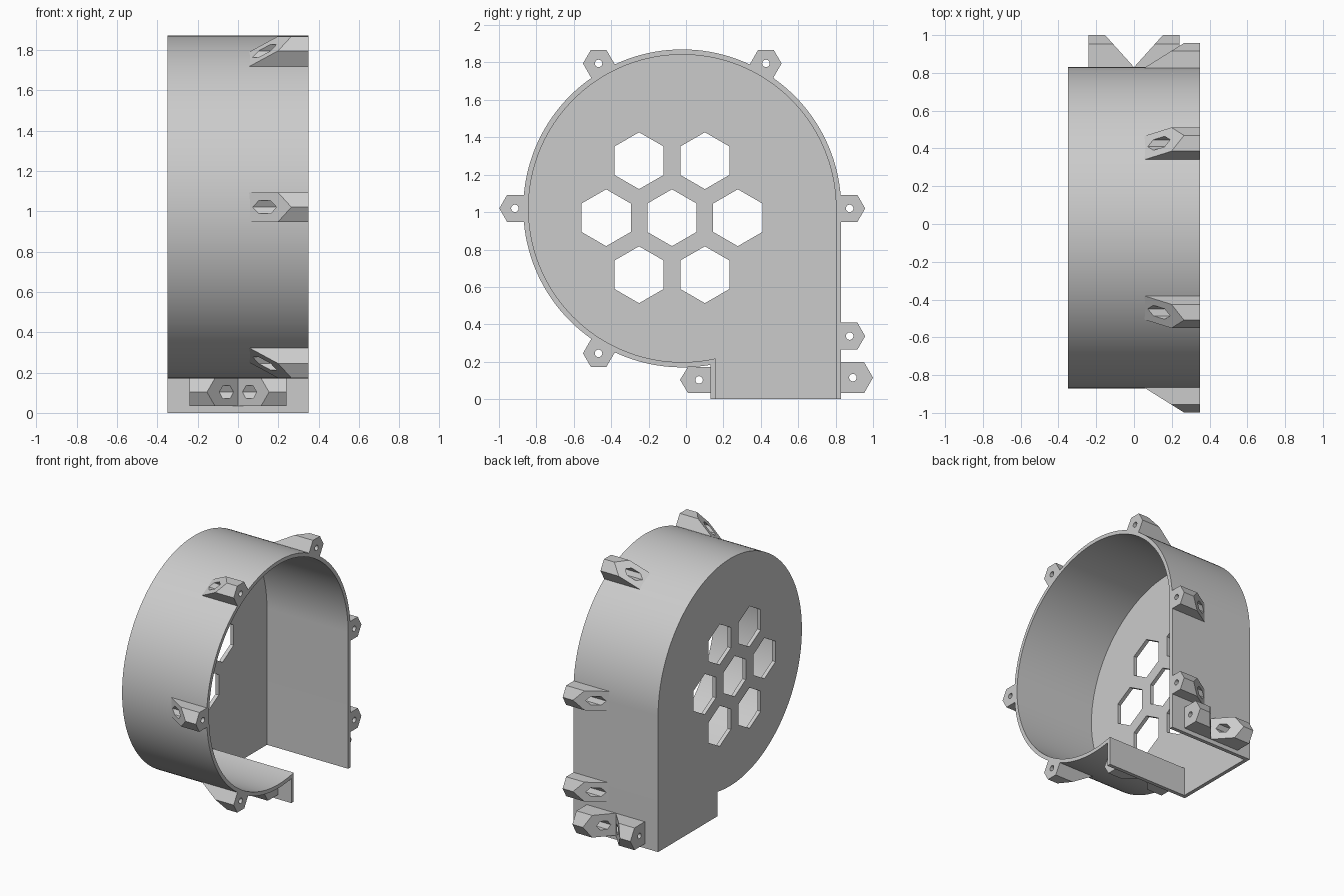
import bpy, bmesh
from math import cos, sin, acos, pi, radians

if "Cube" in bpy.data.objects:
    bpy.data.objects.remove(bpy.data.objects["Cube"])

grey = bpy.data.materials.new("light_grey_plastic")
grey.use_nodes = True
GREY = (0.6, 0.6, 0.6, 1)
grey.diffuse_color = GREY
grey.node_tree.nodes["Principled BSDF"].inputs["Base Color"].default_value = GREY

CY, CZ = -0.02, 1.02      # centre of the round chamber
HALF = 0.35               # half of the housing depth
WALL = 0.028


def prism(name, pts, x0, x1):
    """Extrude a (y, z) outline along x; x0 is one value or a list per point."""
    starts = x0 if isinstance(x0, list) else [x0] * len(pts)
    bm = bmesh.new()
    a = [bm.verts.new((x, y, z)) for x, (y, z) in zip(starts, pts)]
    b = [bm.verts.new((x1, y, z)) for y, z in pts]
    bm.faces.new(a)
    bm.faces.new(b[::-1])
    for i in range(len(pts)):
        j = (i + 1) % len(pts)
        bm.faces.new((a[i], b[i], b[j], a[j]))
    bmesh.ops.recalc_face_normals(bm, faces=bm.faces)
    mesh = bpy.data.meshes.new(name)
    bm.to_mesh(mesh)
    bm.free()
    mesh.materials.append(grey)
    obj = bpy.data.objects.new(name, mesh)
    bpy.context.collection.objects.link(obj)
    return obj


def ngon(y, z, r, sides, turn=0.0):
    return [(y + r * cos(turn + 2 * pi * i / sides),
             z + r * sin(turn + 2 * pi * i / sides)) for i in range(sides)]


def cut(obj, cutters):
    """Subtract the cutters, bake the result and drop the cutters."""
    for c in cutters:
        c.hide_render = True
        mod = obj.modifiers.new("cut", "BOOLEAN")
        mod.operation = "DIFFERENCE"
        mod.solver = "EXACT"
        mod.object = c
    bpy.context.view_layer.update()
    graph = bpy.context.evaluated_depsgraph_get()
    baked = bpy.data.meshes.new_from_object(obj.evaluated_get(graph))
    obj.modifiers.clear()
    obj.data = baked
    for c in cutters:
        bpy.data.objects.remove(c)


def volute(r, outlet_y, bottom, steps=112):
    """Round chamber running into a straight outlet at the bottom."""
    end = 2 * pi - acos((outlet_y - CY) / r)
    arc = [(CY + r * cos(end * i / steps), CZ + r * sin(end * i / steps))
           for i in range(steps + 1)]
    return arc + [(outlet_y, bottom), (CY + r, bottom)]


# Housing: hollow shell, open at +x and at the outlet, with a grille of hexes
housing = prism("fan_housing", volute(0.85, 0.13, 0), -HALF, HALF)
cutters = [prism("chamber_cutter", volute(0.85 - WALL, 0.13 + WALL, -0.2),
                 -HALF + WALL, HALF + 0.2)]
PITCH = 0.352
GY, GZ = -0.075, 0.97
centres = [(GY, GZ)] + ngon(GY, GZ, PITCH, 6)
for y, z in centres:
    cutters.append(prism("grille_cutter", ngon(y, z, 0.152, 6, pi / 2),
                         -HALF - 0.1, -HALF + 0.1))
cut(housing, cutters)


def lug(name, origin, angle, h, corner, tip, hole, x_root, slope, x_end):
    """Pointed screw lug standing off a wall, sloped at one end.
    Distances are measured outward from the wall point `origin`."""
    a = radians(angle)

    def place(d, t):
        return (origin[0] + d * cos(a) - t * sin(a),
                origin[1] + d * sin(a) + t * cos(a))

    outline = [(-0.016, -h), (corner, -h), (tip, 0), (corner, h), (-0.016, h)]
    side = 1 if x_end > 0 else -1
    body = prism(name, [place(*p) for p in outline],
                 [x_root + side * slope * d for d, t in outline], x_end)
    cy, cz = place(hole, 0)
    floor = x_end - side * 0.07
    pocket = prism("pocket_cutter", ngon(cy, cz, 0.037, 6, a),
                   x_root - side * 0.2, floor)
    bore = prism("bore_cutter", ngon(cy, cz, 0.02, 20),
                 floor - side * 0.02, x_end + side * 0.1)
    cut(body, [pocket, bore])
    return body


# Cover lugs around the open rim, and one more on the straight wall
for i, angle in enumerate((0, 60, 120, 180, 240)):
    a = radians(angle)
    lug(f"rim_lug_{i + 1}", (CY + 0.85 * cos(a), CZ + 0.85 * sin(a)), angle,
        0.0725, 0.0865, 0.128, 0.045, 0.06, 1.6, HALF)
lug("rim_lug_6", (0.83, 0.337), 0, 0.0725, 0.0865, 0.128, 0.045, 0.06, 1.6, HALF)

# Mirrored pairs of mounting lugs on both sides of the outlet
for side, word in ((1, "left"), (-1, "right")):
    lug(f"outlet_back_lug_{word}", (0.83, 0.115), 0,
        0.083, 0.122, 0.17, 0.062, 0, 0.9, side * 0.24)
    lug(f"outlet_front_lug_{word}", (0.13, 0.103), 180,
        0.069, 0.12, 0.162, 0.06, 0, 0.95, side * 0.24)

# Smooth the round walls, keep every other edge crisp
bpy.ops.object.select_all(action="DESELECT")
housing.select_set(True)
bpy.context.view_layer.objects.active = housing
bpy.ops.object.shade_smooth_by_angle(angle=radians(25))
